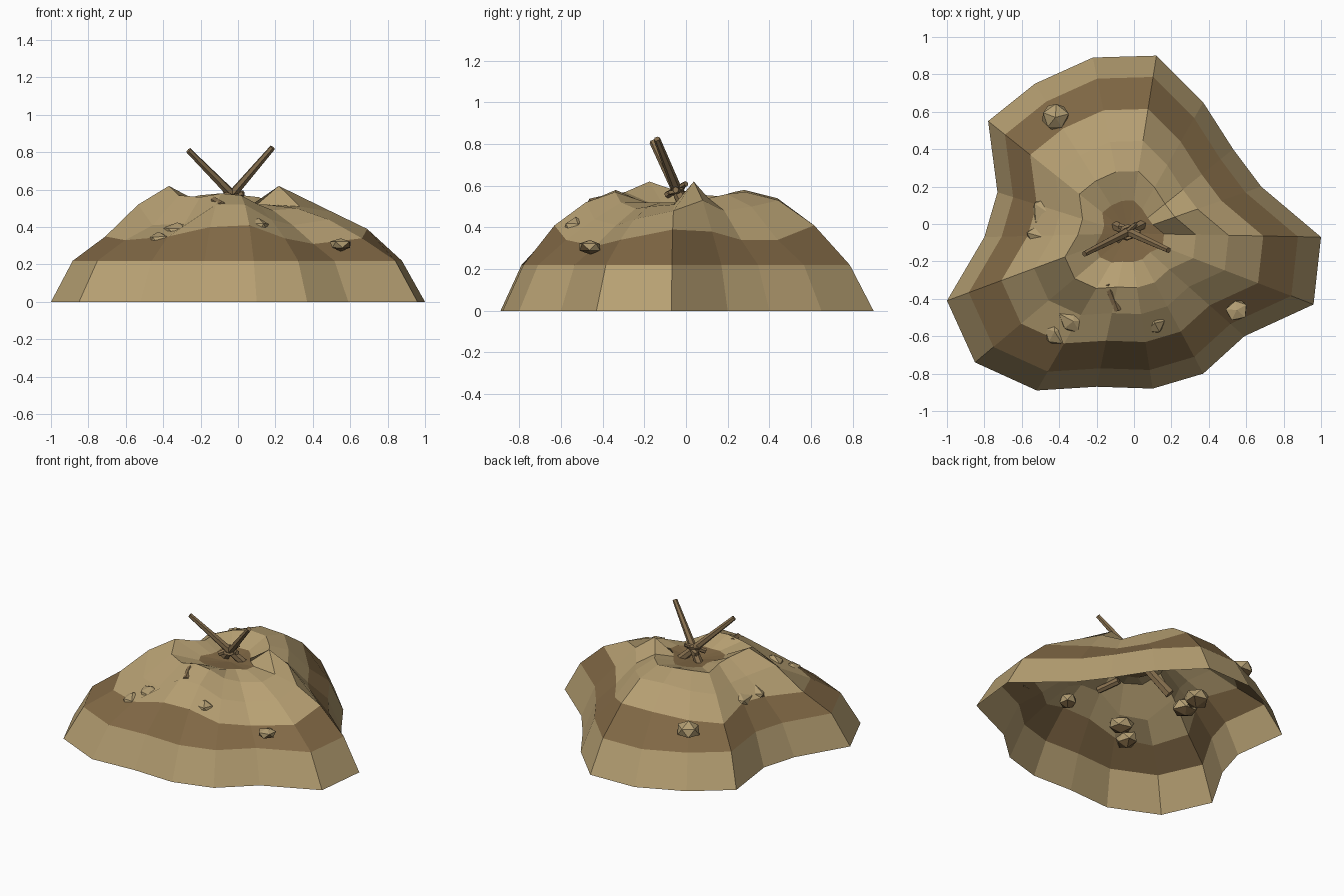
import bpy, bmesh, random
from mathutils import Vector

random.seed(4)
start_cube = bpy.data.objects.get("Cube")
if start_cube:
    bpy.data.objects.remove(start_cube, do_unlink=True)


def make_material(name, colour):
    material = bpy.data.materials.new(name)
    material.use_nodes = True
    rgba = (*colour, 1)
    material.diffuse_color = rgba
    material.node_tree.nodes["Principled BSDF"].inputs["Base Color"].default_value = rgba
    return material


sand = make_material("sand", (.47, .35, .17))
damp_sand = make_material("damp sand", (.22, .14, .06))
wood = make_material("weathered wood", (.24, .16, .077))
stone = make_material("sandstone", (.45, .34, .17))


def finish(bm, name, *materials):
    mesh = bpy.data.meshes.new(name)
    bm.to_mesh(mesh)
    bm.free()
    for material in materials:
        mesh.materials.append(material)
    obj = bpy.data.objects.new(name, mesh)
    bpy.context.collection.objects.link(obj)
    return obj


# Mound: one irregular outline, shrunk ring by ring towards the hollow on top
centre = Vector((-.03, -.05, 0))
outline = [(1, -.07), (.96, -.43), (.59, -.6), (.37, -.8), (.1, -.88), (-.2, -.87),
           (-.52, -.89), (-.85, -.74), (-1, -.41), (-.8, -.07), (-.73, .17), (-.78, .55),
           (-.53, .75), (-.22, .89), (.12, .9), (.37, .65), (.53, .4), (.68, .2)]
sectors = len(outline)
band_top = [39, 34, 31, 34, 41, 40, 35, 33, 35, 37, 38, 34, 37, 41, 41, 34, 34, 38]
shoulder = [48, 44, 41, 44, 52, 52, 42, 41, 52, 48, 47, 47, 50, 54, 53, 50, 48, 53]
crest = [51, 50, 49, 52, 57, 58, 56, 57, 62, 58, 56, 55, 57, 58, 57, 56, 54, 62]
rings = [(1, [0] * sectors), (.88, [22] * sectors), (.7, band_top),
         (.52, shoulder), (.35, crest), (.185, [52] * sectors)]


def build_mound():
    bm = bmesh.new()
    loops = []
    for scale, heights in rings:
        loop = []
        for (x, y), height in zip(outline, heights):
            spot = centre + (Vector((x, y, 0)) - centre) * scale
            spot.z = height / 100
            loop.append(bm.verts.new(spot))
        loops.append(loop)
    for level, (lower, upper) in enumerate(zip(loops, loops[1:])):
        for i in range(sectors):
            j = (i + 1) % sectors
            face = bm.faces.new((lower[j], lower[i], upper[i], upper[j]))
            face.material_index = int(level == 1)
    # Damp hollow in the middle
    pit = bm.verts.new(centre + Vector((0, 0, .5)))
    for i in range(sectors):
        face = bm.faces.new((loops[-1][(i + 1) % sectors], loops[-1][i], pit))
        face.material_index = 1
    bmesh.ops.recalc_face_normals(bm, faces=bm.faces)
    if sum(f.normal.z for f in bm.faces) < 0:
        bmesh.ops.reverse_faces(bm, faces=bm.faces)
    return finish(bm, "sand_mound", sand, damp_sand)


def stick(name, foot, tip, foot_radius, tip_radius):
    foot, tip = Vector(foot), Vector(tip)
    bm = bmesh.new()
    bmesh.ops.create_cone(bm, cap_ends=True, segments=6, radius1=foot_radius,
                          radius2=tip_radius, depth=(tip - foot).length)
    obj = finish(bm, name, wood)
    obj.location = (foot + tip) / 2
    obj.rotation_mode = 'QUATERNION'
    obj.rotation_quaternion = (tip - foot).to_track_quat('Z', 'Y')
    return obj


def rock(name, place, size):
    bm = bmesh.new()
    bmesh.ops.create_icosphere(bm, subdivisions=1, radius=1)
    for vert in bm.verts:
        vert.co *= random.uniform(.85, 1.1)
    # Undersides keep the damp colour
    bm.normal_update()
    for face in bm.faces:
        face.material_index = int(face.normal.z < -.3)
    obj = finish(bm, name, stone, damp_sand)
    obj.location = place
    obj.scale = size
    obj.rotation_euler.z = random.uniform(0, 3)
    return obj


build_mound()

# Crossed poles standing in the hollow, with their buried ends
stick("right_pole", (.19, .07, .35), (-.265, -.16, .81), .034, .016)
stick("left_pole", (-.25, .06, .32), (.185, -.14, .825), .034, .016)

# Lashing and small sticks around the crossing
stick("cross_peg", (-.09, -.09, .555), (.01, .0, .61), .018, .014)
stick("short_peg", (-.08, -.01, .56), (.03, -.05, .58), .018, .016)
bpy.ops.mesh.primitive_torus_add(major_segments=8, minor_segments=4, major_radius=.036,
                                 minor_radius=.012, location=(-.035, -.045, .58),
                                 rotation=(.4, .2, 0))
lashing = bpy.context.object
lashing.name = "lashing"
lashing.data.materials.append(wood)

# Half-buried twig on the front slope
stick("buried_twig", (-.14, -.32, .545), (-.085, -.46, .515), .025, .023)

# Rocks lying on the slopes or mostly buried in them
rock("left_rock", (.55, -.46, .305), (.066, .06, .038))
rock("back_rock", (-.42, .57, .34), (.078, .078, .058))
rock("front_slab", (-.325, -.52, .37), (.09, .07, .055))
rock("lower_front_slab", (-.425, -.575, .325), (.085, .07, .055))
rock("front_buried_rock", (.11, -.53, .395), (.065, .065, .055))
rock("side_buried_rock", (-.49, -.07, .365), (.095, .085, .065))
rock("rear_side_buried_rock", (-.465, .065, .365), (.095, .085, .065))
